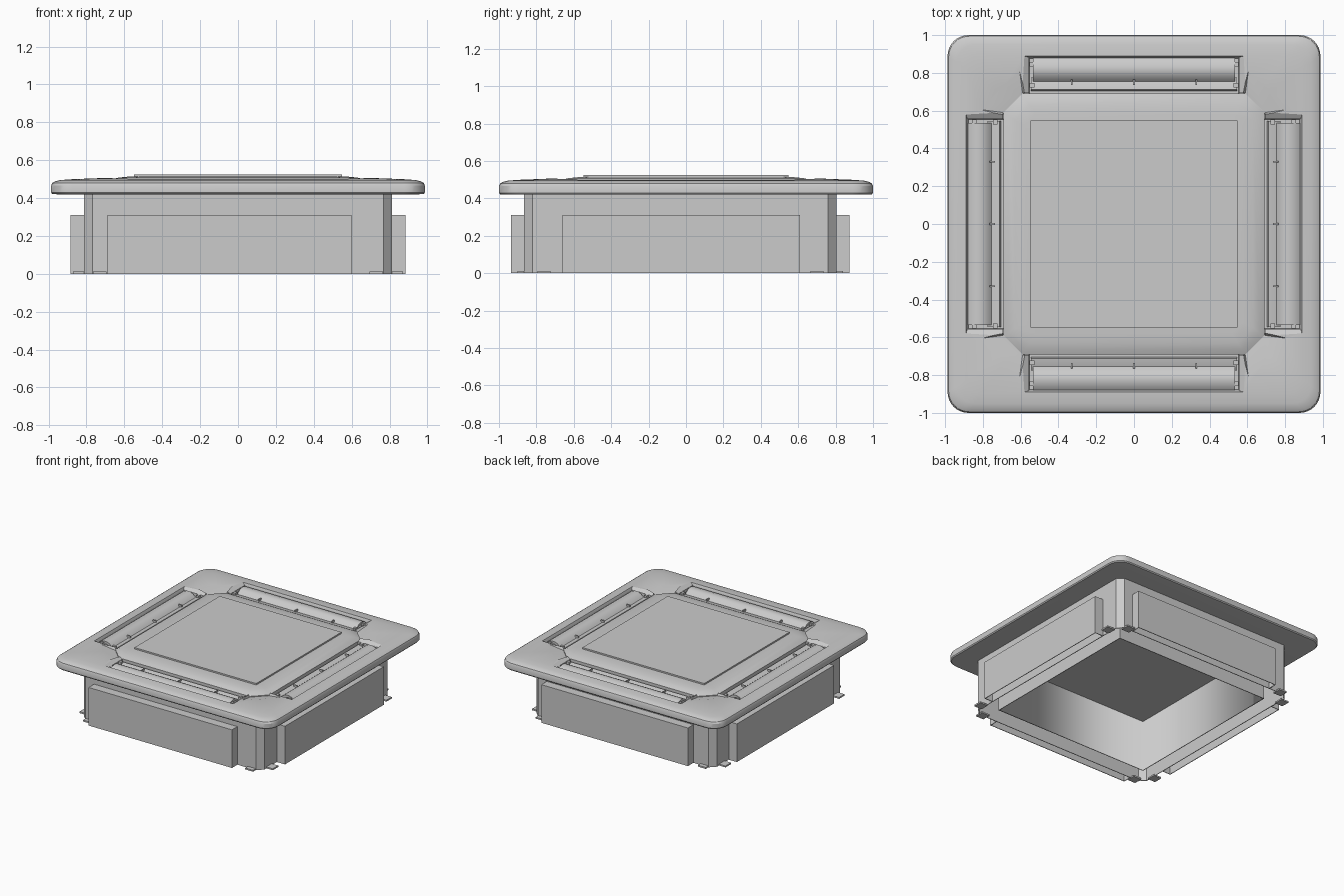
import bpy, bmesh, math
from mathutils import Matrix, Vector

cube = bpy.data.objects.get("Cube")
if cube:
    bpy.data.objects.remove(cube, do_unlink=True)

grey = bpy.data.materials.new("light_grey")
grey.use_nodes = True
colour = (0.6, 0.6, 0.6, 1)
grey.diffuse_color = colour
grey.node_tree.nodes["Principled BSDF"].inputs["Base Color"].default_value = colour


def loft(name, rings, smooth=None, turn=0, centre=(0, 0)):
    """Closed solid through rings of equal point count, turned in quarter turns."""
    bm = bmesh.new()
    loops = [[bm.verts.new(p) for p in ring] for ring in rings]
    n = len(rings[0])
    for a, b in zip(loops, loops[1:]):
        for i in range(n):
            j = (i + 1) % n
            bm.faces.new((a[i], a[j], b[j], b[i]))
    bm.faces.new(loops[0][::-1])
    bm.faces.new(loops[-1])
    bmesh.ops.recalc_face_normals(bm, faces=bm.faces)
    bm.transform(Matrix.Translation((*centre, 0)) @ Matrix.Rotation(turn * math.pi / 2, 4, 'Z'))
    mesh = bpy.data.meshes.new(name)
    bm.to_mesh(mesh)
    bm.free()
    mesh.materials.append(grey)
    ob = bpy.data.objects.new(name, mesh)
    bpy.context.collection.objects.link(ob)
    if smooth:
        shade(ob, smooth)
    return ob


def activate(ob):
    bpy.ops.object.select_all(action='DESELECT')
    ob.select_set(True)
    bpy.context.view_layer.objects.active = ob


def shade(ob, degrees):
    activate(ob)
    bpy.ops.object.shade_smooth_by_angle(angle=math.radians(degrees))


def cut(ob, cutter):
    mod = ob.modifiers.new("cut", 'BOOLEAN')
    mod.operation, mod.solver, mod.object = 'DIFFERENCE', 'EXACT', cutter
    activate(ob)
    bpy.ops.object.modifier_apply(modifier="cut")
    bpy.data.objects.remove(cutter, do_unlink=True)


def rounded(hx, hy, r, z, steps=8):
    """Rounded rectangle; one step gives chamfered corners."""
    pts = []
    for k, (sx, sy) in enumerate(((1, 1), (-1, 1), (-1, -1), (1, -1))):
        for s in range(steps + 1):
            a = (k + s / steps) * math.pi / 2
            pts.append((sx * (hx - r) + r * math.cos(a), sy * (hy - r) + r * math.sin(a), z))
    return pts


def rect(x0, x1, y0, y1, z):
    return [(x0, y0, z), (x1, y0, z), (x1, y1, z), (x0, y1, z)]


def box(name, x0, x1, y0, y1, z0, z1, **kw):
    return loft(name, [rect(x0, x1, y0, y1, z0), rect(x0, x1, y0, y1, z1)], **kw)


def extrude_x(name, profile, x0, x1, **kw):
    return loft(name, [[(x, y, z) for y, z in profile] for x in (x0, x1)], **kw)


SIDES = ("front", "left", "back", "right")
MID = (0, -0.03)
WALL = 0.005

# Casing: a thin shell with chamfered corners, open below
casing = loft("casing", [rounded(0.812, 0.835, 0.045, z, 1) for z in (0, 0.43)], centre=MID)
cut(casing, loft("casing_cutter", [rounded(0.812 - WALL, 0.835 - WALL, 0.043, z, 1)
                                   for z in (-0.1, 0.42)], centre=MID))

# Inner well with softly shaded walls and a flat ceiling
h = 0.69 + WALL
well = box("inner_well", -h, h, -h, h, 0, 0.425, centre=MID)
cut(well, box("well_cutter", -0.69, 0.69, -0.69, 0.69, -0.1, 0.415, centre=MID))
for f in well.data.polygons:
    c = f.center - Vector((*MID, 0))
    f.use_smooth = abs(f.normal.z) < 0.1 and max(abs(c.x), abs(c.y)) < 0.692

# Hollow duct boxes on the four casing walls, and small bracket tabs
spans = ((-0.69, 0.60), (-0.63, 0.64), (-0.69, 0.63), (-0.64, 0.61))
for k, side in enumerate(SIDES):
    x0, x1 = spans[k]
    out, back = (0.905, 0.832) if k % 2 == 0 else (0.885, 0.809)
    duct = box(side + "_duct", x0, x1, -out, -back, 0, 0.31, turn=k, centre=MID)
    cut(duct, box("duct_cutter", x0 + WALL, x1 - WALL, WALL - out, 0.1 - back,
                  -0.1, 0.31 - WALL, turn=k, centre=MID))
    for s, end in ((-1, "a"), (1, "b")):
        x = s * 0.73
        box(f"{side}_tab_{end}", x - 0.035, x + 0.035, -0.87, -0.8, 0, 0.012,
            turn=k, centre=MID)

# Fascia panel with rounded rim and a gently rising top
profile = ((0.03, 0.42), (0.006, 0.422), (0, 0.43), (0, 0.465), (0.006, 0.479),
           (0.02, 0.488), (0.05, 0.495), (0.1, 0.499), (0.28, 0.506))
panel = loft("fascia_panel",
             [rounded(0.987 - d, 1 - d, 0.11 - d * 0.3, z) for d, z in profile])
cut(panel, loft("centre_cutter", [rounded(0.693, 0.693, 0.106, z, 1) for z in (0.475, 0.52)]))

# Slots with flared ends, and shallow dips between them at the corners
for k in range(4):
    cut(panel, loft("slot_cutter", [
        rect(-0.552, 0.552, -0.875, -0.685, 0.44),
        rect(-0.556, 0.556, -0.882, -0.685, 0.484),
        rect(-0.6, 0.6, -0.895, -0.685, 0.512)], turn=k))
    cut(panel, loft("dip_cutter", [
        [(a, b, z), (c, d, z), (d, c, z), (b, a, z)] for a, b, c, d, z in
        ((0.58, 0.685, 0.59, 0.695, 0.48), (0.57, 0.675, 0.61, 0.84, 0.51))], turn=k))
shade(panel, 28)

# Raised centre with clipped corners, and the intake grille plate
loft("raised_centre", [rounded(h, h, c, z, 1) for h, c, z in
     ((0.692, 0.105, 0.44), (0.692, 0.105, 0.486), (0.665, 0.09, 0.499),
      (0.63, 0.08, 0.508), (0.58, 0.06, 0.513))], smooth=25)
box("intake_grille", -0.548, 0.548, -0.548, 0.548, 0.5, 0.525)

# Louvres: curved vane, inner ledge, ribs and end pivots in each slot
vane = [(-0.878, 0.476), (-0.86, 0.489), (-0.83, 0.498), (-0.805, 0.497), (-0.785, 0.489),
        (-0.765, 0.474), (-0.75, 0.458), (-0.79, 0.472), (-0.83, 0.482), (-0.865, 0.468)]
ledge = [(-0.775, 0.44), (-0.775, 0.456), (-0.745, 0.468), (-0.712, 0.474), (-0.705, 0.44)]
for k, side in enumerate(SIDES):
    extrude_x(side + "_vane", vane, -0.535, 0.535, smooth=40, turn=k)
    extrude_x(side + "_ledge", ledge, -0.545, 0.545, smooth=30, turn=k)
    for i in (-1, 0, 1):
        box(f"{side}_rib_{i + 2}", i * 0.33 - 0.004, i * 0.33 + 0.004, -0.765, -0.735,
            0.45, 0.484, turn=k)
    for s in (-1, 1):
        for y in (-0.845, -0.735):
            box(side + "_pivot", s * 0.54 - 0.012, s * 0.54 + 0.012, y - 0.012, y + 0.012,
                0.44, 0.486, turn=k)
